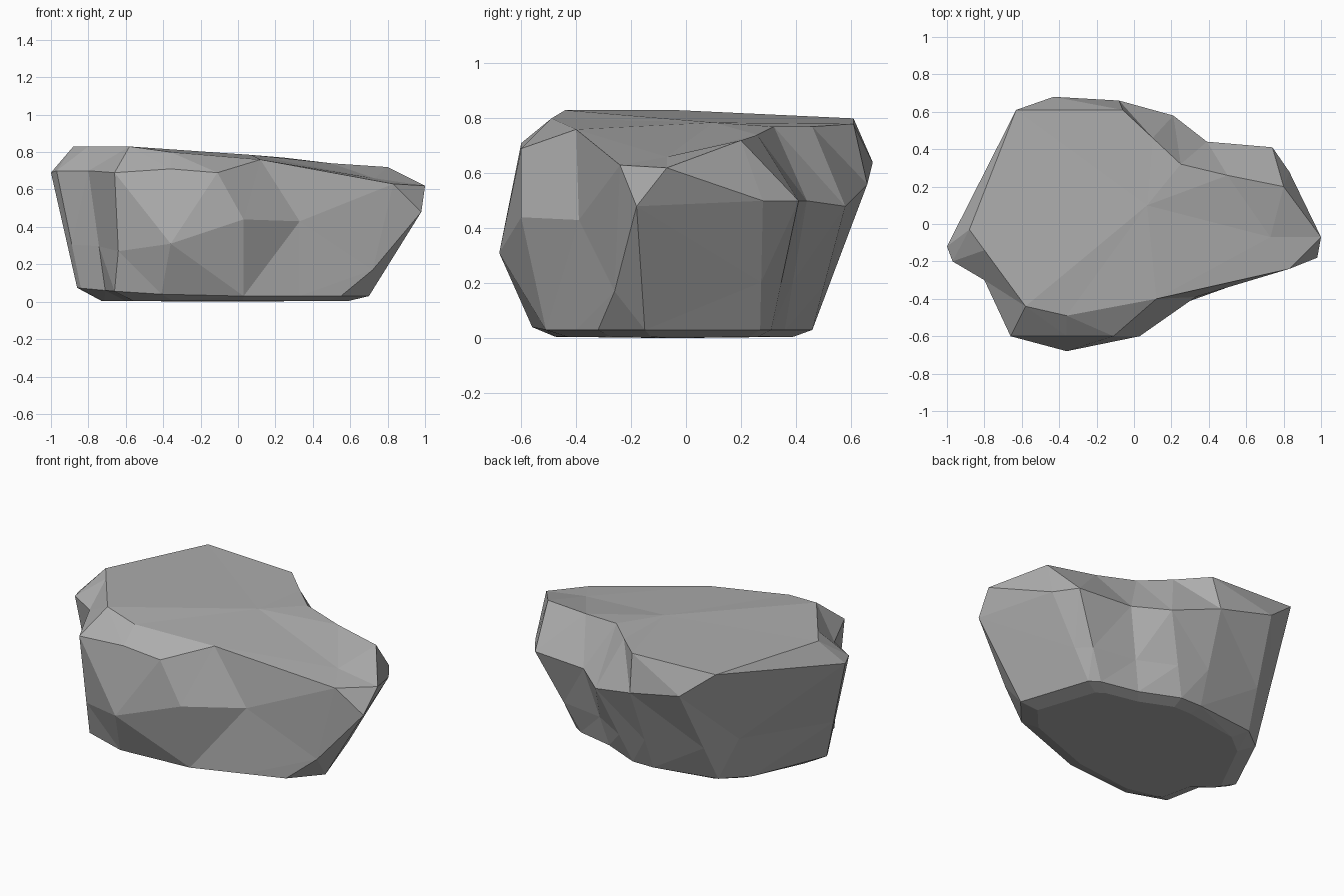
import bpy
import bmesh
from mathutils import Vector

default_cube = bpy.data.objects.get("Cube")
if default_cube:
    bpy.data.objects.remove(default_cube, do_unlink=True)


def make_material(name, colour):
    material = bpy.data.materials.new(name)
    material.use_nodes = True
    material.diffuse_color = colour
    shader = material.node_tree.nodes["Principled BSDF"]
    shader.inputs["Base Color"].default_value = colour
    shader.inputs["Roughness"].default_value = 0.9
    return material


# Foot outline, running from the left tip around the front to the back
foot_outline = [
    (-.86, -.14), (-.84, -.18), (-.71, -.28), (-.66, -.5),
    (-.41, -.56), (.03, -.51), (.33, -.4), (.55, -.32),
    (.7, -.15), (.56, .27), (.5, .31), (.27, .36),
    (.04, .46), (-.1, .46), (-.5, .4), (-.65, .28),
]

# Ridge where the steep sides turn toward the crown
ridge = [Vector(point) for point in (
    (-1, -.12, .69), (-.97, -.2, .7), (-.8, -.3, .7), (-.66, -.6, .69),
    (-.36, -.6, .71), (-.11, -.6, .69), (.12, -.4, .76), (.83, -.24, .63),
    (1, -.07, .62), (.83, .28, .5), (.74, .41, .5), (.39, .44, .5),
    (.21, .58, .48), (-.08, .66, .56), (-.43, .68, .64), (-.63, .61, .8),
)]

# Foot rises gently toward the thin left end
foot = [Vector((x, y, .03 + .06 * max(0, -x) ** 2)) for x, y in foot_outline]

# Belly follows the sides, with chipped corners along the front
belly = [low.lerp(high, .37) for low, high in zip(foot, ridge)]
front_chips = [
    (-.64, -.56, .27), (-.36, -.68, .31), (.03, -.6, .44),
    (.33, -.39, .43), (.72, -.26, .17), (.98, -.18, .48),
]
for column, point in enumerate(front_chips, start=3):
    belly[column] = Vector(point)

# Crown rim keeps the ridge except where a bevel leads up to the plateau
crown = [point.copy() for point in ridge]
plateau_corners = {
    0: (-.88, -.03, .83), 1: (-.88, -.03, .83), 2: (-.8, -.14, .83),
    3: (-.58, -.44, .83), 4: (-.36, -.49, .8), 5: (.12, -.4, .76),
    9: (.8, .2, .72), 10: (.5, .26, .74), 11: (.25, .32, .77),
    12: (.1, .46, .77), 13: (-.06, .61, .78), 14: (-.63, .61, .8),
}
for column, point in plateau_corners.items():
    crown[column] = Vector(point)

# Sunken facet near the right tip of the plateau
plateau = [point.copy() for point in crown]
for column in (7, 8, 9):
    plateau[column] = Vector((.73, -.07, .66))

# Nearly flat underside
underside = [Vector((point.x * .85, point.y * .85, .005)) for point in foot]

mesh_builder = bmesh.new()
shared_vertices = {}


def vertex_at(point):
    key = tuple(round(value, 3) for value in point)
    if key not in shared_vertices:
        shared_vertices[key] = mesh_builder.verts.new(point)
    return shared_vertices[key]


def add_facet(*points):
    corners = list(dict.fromkeys(vertex_at(point) for point in points))
    if len(corners) > 2 and not mesh_builder.faces.get(corners):
        mesh_builder.faces.new(corners)


def bridge(lower, upper):
    for index in range(len(lower)):
        before = index - 1
        add_facet(lower[before], lower[index], upper[index], upper[before])


def cap(rim, centre):
    for index in range(len(rim)):
        add_facet(rim[index - 1], rim[index], centre)


# Join all the rings into one closed stone
rings = [underside, foot, belly, ridge, crown, plateau]
for lower, upper in zip(rings, rings[1:]):
    bridge(lower, upper)
cap(underside, Vector((-.1, -.05, 0)))
cap(plateau, Vector((.07, .1, .785)))

bmesh.ops.triangulate(mesh_builder, faces=mesh_builder.faces[:],
                      quad_method="SHORT_EDGE")
bmesh.ops.recalc_face_normals(mesh_builder, faces=mesh_builder.faces[:])

rock_mesh = bpy.data.meshes.new("rock")
mesh_builder.to_mesh(rock_mesh)
mesh_builder.free()
rock_mesh.materials.append(make_material("stone grey", (.42, .42, .42, 1)))
rock = bpy.data.objects.new("rock", rock_mesh)
bpy.context.collection.objects.link(rock)
